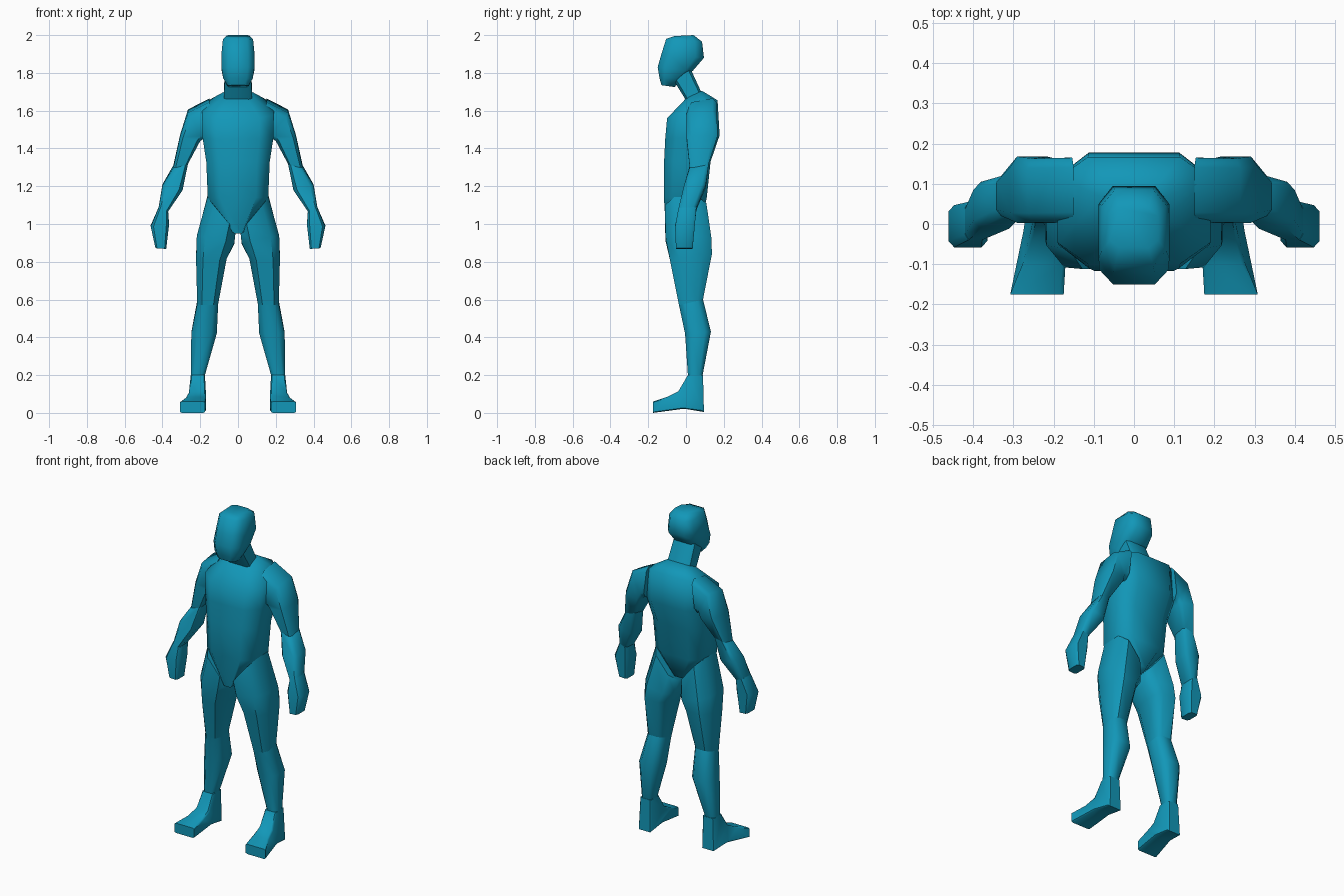
import bpy, bmesh, math

skin = bpy.data.materials.new("teal")
skin.diffuse_color = (0.006, 0.31, 0.48, 1)


def loft(name, rings, side=1, corner=0.6, angle=50):
    """Skin chamfered-box rings: (inner x, outer x, front y, front z, back y, back z, z rise across x)."""
    c = corner
    section = [(1, -c), (1, c), (c, 1), (-c, 1), (-1, c), (-1, -c), (-c, -1), (c, -1)]
    bm = bmesh.new()
    loops = []
    for x0, x1, yf, zf, yb, zb, rise in rings:
        loop = []
        for u, v in section:
            x = (x0 + x1) / 2 + u * (x1 - x0) / 2
            y = (yf + yb) / 2 + v * (yb - yf) / 2
            z = (zf + zb) / 2 + v * (zb - zf) / 2 + u * rise
            loop.append(bm.verts.new((side * x, y, z)))
        loops.append(loop)
    n = len(section)
    for a, b in zip(loops, loops[1:]):
        for i in range(n):
            j = (i + 1) % n
            bm.faces.new((a[i], a[j], b[j], b[i]))
    bm.faces.new(loops[0])
    bm.faces.new(loops[-1])
    bmesh.ops.recalc_face_normals(bm, faces=bm.faces)
    for f in bm.faces:
        f.smooth = True
    me = bpy.data.meshes.new(name)
    bm.to_mesh(me)
    bm.free()
    me.set_sharp_from_angle(angle=math.radians(angle))
    me.materials.append(skin)
    ob = bpy.data.objects.new(name, me)
    bpy.context.collection.objects.link(ob)


# Head: slices tilt from the crown down to the chin
loft("head", [
    (-.06, .06, -.06, 1.995, .04, 2.0, 0),
    (-.08, .08, -.105, 1.98, .085, 1.965, 0),
    (-.088, .088, -.13, 1.90, .095, 1.88, 0),
    (-.087, .087, -.15, 1.83, .035, 1.81, 0),
    (-.078, .078, -.14, 1.77, -.02, 1.775, 0),
    (-.055, .055, -.13, 1.735, -.06, 1.725, 0)], angle=60)

# Neck: leans forward
loft("neck", [
    (-.07, .07, -.065, 1.76, .02, 1.83, 0),
    (-.075, .075, 0, 1.655, .08, 1.70, 0)], corner=.75)

# Torso: shoulders down to the V of the pelvis
loft("torso", [
    (-.08, .08, 0, 1.665, .085, 1.705, 0),
    (-.19, .19, -.10, 1.56, .167, 1.655, 0),
    (-.187, .187, -.11, 1.45, .178, 1.47, 0),
    (-.168, .168, -.116, 1.33, .13, 1.33, 0),
    (-.16, .16, -.117, 1.14, .11, 1.14, 0),
    (-.035, .035, -.105, .95, .08, 1.0, 0)], corner=.6, angle=60)

for side, label in ((1, "left"), (-1, "right")):
    # Upper arm: starts on a near-vertical cut at the shoulder
    loft(label + "_upper_arm", [
        (.175, .15, .005, 1.54, .165, 1.57, .10),
        (.185, .265, .003, 1.515, .163, 1.54, .07),
        (.20, .307, .003, 1.45, .168, 1.46, .012),
        (.265, .342, .02, 1.305, .12, 1.325, -.01)], side, .7)

    # Forearm
    loft(label + "_forearm", [
        (.265, .342, .02, 1.305, .12, 1.325, -.01),
        (.293, .40, -.012, 1.19, .105, 1.20, .012),
        (.37, .42, -.04, 1.075, .055, 1.08, .01)], side, .65)

    # Hand: a closed mitten
    loft(label + "_hand", [
        (.37, .42, -.04, 1.075, .055, 1.08, .01),
        (.365, .462, -.058, .99, .047, 1.0, -.005),
        (.38, .437, -.053, .87, .035, .87, .002)], side, .7)

    # Thigh: slanted hip cut down to the knee
    loft(label + "_thigh", [
        (.012, .162, -.112, 1.05, .108, 1.06, .09),
        (.02, .218, -.108, .92, .135, .91, .02),
        (.06, .222, -.085, .81, .137, .84, 0),
        (.105, .216, -.037, .57, .09, .60, 0)], side, .55)

    # Lower leg
    loft(label + "_shin", [
        (.105, .216, -.037, .57, .09, .60, 0),
        (.112, .247, -.005, .42, .132, .43, 0),
        (.175, .25, .01, .20, .088, .20, 0)], side, .55)

    # Foot: rolls from the ankle forward to the splayed toes
    loft(label + "_foot", [
        (.175, .25, .01, .20, .09, .20, 0),
        (.17, .26, -.04, .115, .095, .005, 0),
        (.17, .275, -.10, .085, -.01, .022, 0),
        (.175, .308, -.175, .06, -.175, 0, 0)], side, .85)
